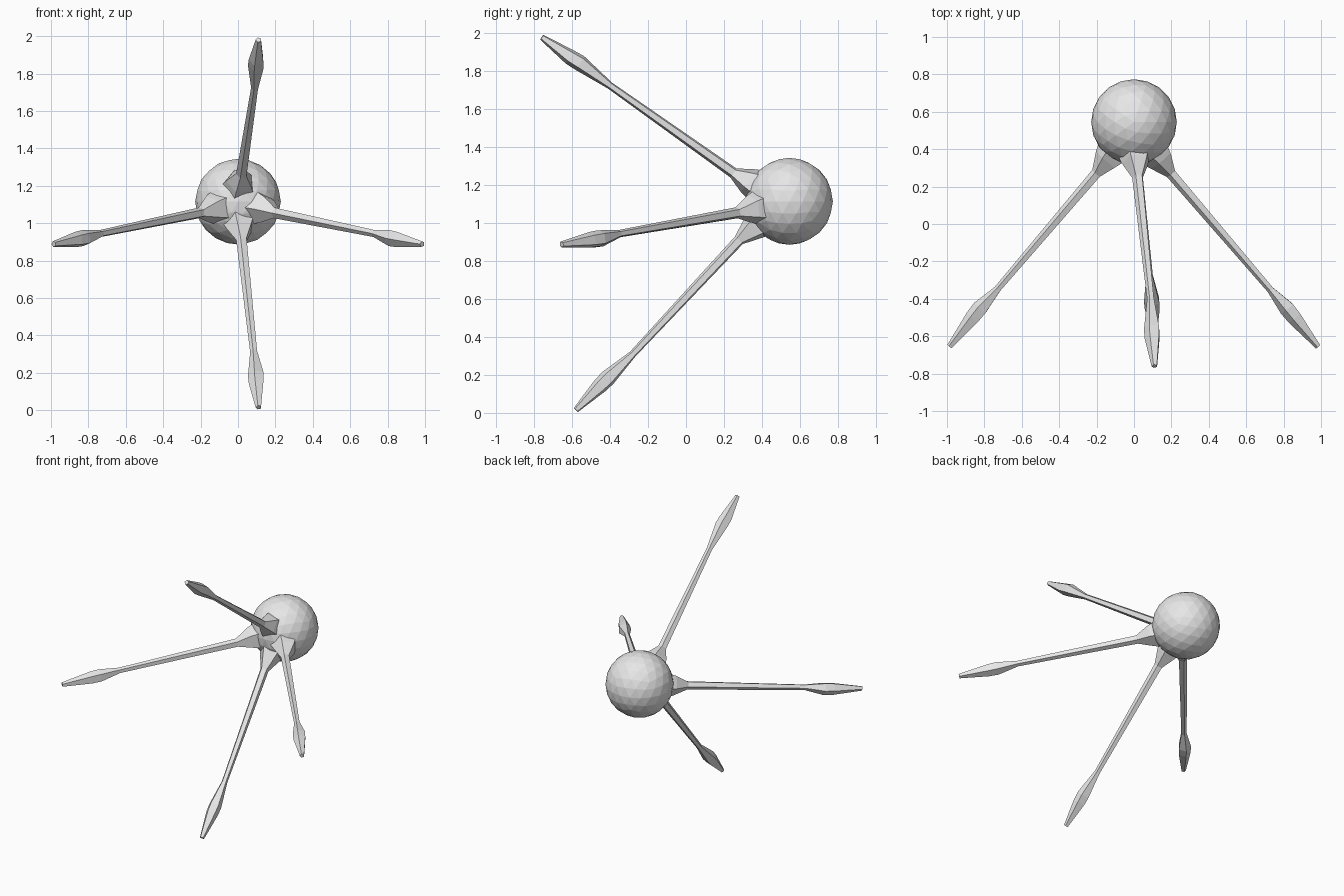
import bpy, bmesh, math
from mathutils import Vector

if "Cube" in bpy.data.objects:
    bpy.data.objects.remove(bpy.data.objects["Cube"])

grey = bpy.data.materials.new("light_grey")
grey.diffuse_color = (0.8, 0.8, 0.8, 1)
grey.use_nodes = True
grey.node_tree.nodes["Principled BSDF"].inputs["Base Color"].default_value = grey.diffuse_color

# faceted round body
CENTRE = Vector((0, 0.545, 1.115))
bpy.ops.mesh.primitive_ico_sphere_add(subdivisions=3, radius=0.229, location=CENTRE)
body = bpy.context.object
body.name = "body"
body.data.materials.append(grey)

SIDES = 5


def limb(name, path, radii):
    """Faceted tube following a path, one ring per point, capped at both ends."""
    pts = [Vector(p) for p in path]
    axis = (pts[-1] - pts[1]).normalized()
    u = axis.cross(Vector((0, 0, 1))).normalized()
    v = axis.cross(u)
    bm = bmesh.new()
    rings = []
    for p, r in zip(pts, radii):
        ring = []
        for i in range(SIDES):
            a = 2 * math.pi * i / SIDES
            ring.append(bm.verts.new(p + r * (math.cos(a) * u + math.sin(a) * v)))
        rings.append(ring)
    for a, b in zip(rings, rings[1:]):
        for i in range(SIDES):
            j = (i + 1) % SIDES
            bm.faces.new((a[i], a[j], b[j], b[i]))
    bm.faces.new(rings[0])
    bm.faces.new(rings[-1])
    bmesh.ops.recalc_face_normals(bm, faces=bm.faces)
    me = bpy.data.meshes.new(name)
    bm.to_mesh(me)
    bm.free()
    me.materials.append(grey)
    ob = bpy.data.objects.new(name, me)
    bpy.context.collection.objects.link(ob)


# root, flare, thin shaft start, neck, two paddle rings, tip
RADII = (0.11, 0.075, 0.03, 0.02, 0.045, 0.043, 0.016)

for side, label in ((-1, "left"), (1, "right")):
    limb(label + "_limb",
         [(side * x, y, z) for x, y, z in (
             (0.08, 0.42, 1.09), (0.145, 0.345, 1.075), (0.20, 0.27, 1.055),
             (0.73, -0.35, 0.945), (0.82, -0.45, 0.92), (0.86, -0.50, 0.912),
             (0.985, -0.655, 0.888))], RADII)

limb("upper_limb",
     [(0.0, 0.42, 1.18), (0.01, 0.33, 1.225), (0.02, 0.25, 1.265),
      (0.09, -0.40, 1.725), (0.098, -0.56, 1.845), (0.10, -0.61, 1.875),
      (0.11, -0.76, 1.98)], RADII)

limb("lower_limb",
     [(0.0, 0.43, 1.04), (0.01, 0.36, 0.975), (0.02, 0.28, 0.91),
      (0.085, -0.28, 0.31), (0.098, -0.41, 0.185), (0.10, -0.45, 0.145),
      (0.11, -0.58, 0.015)], RADII)
